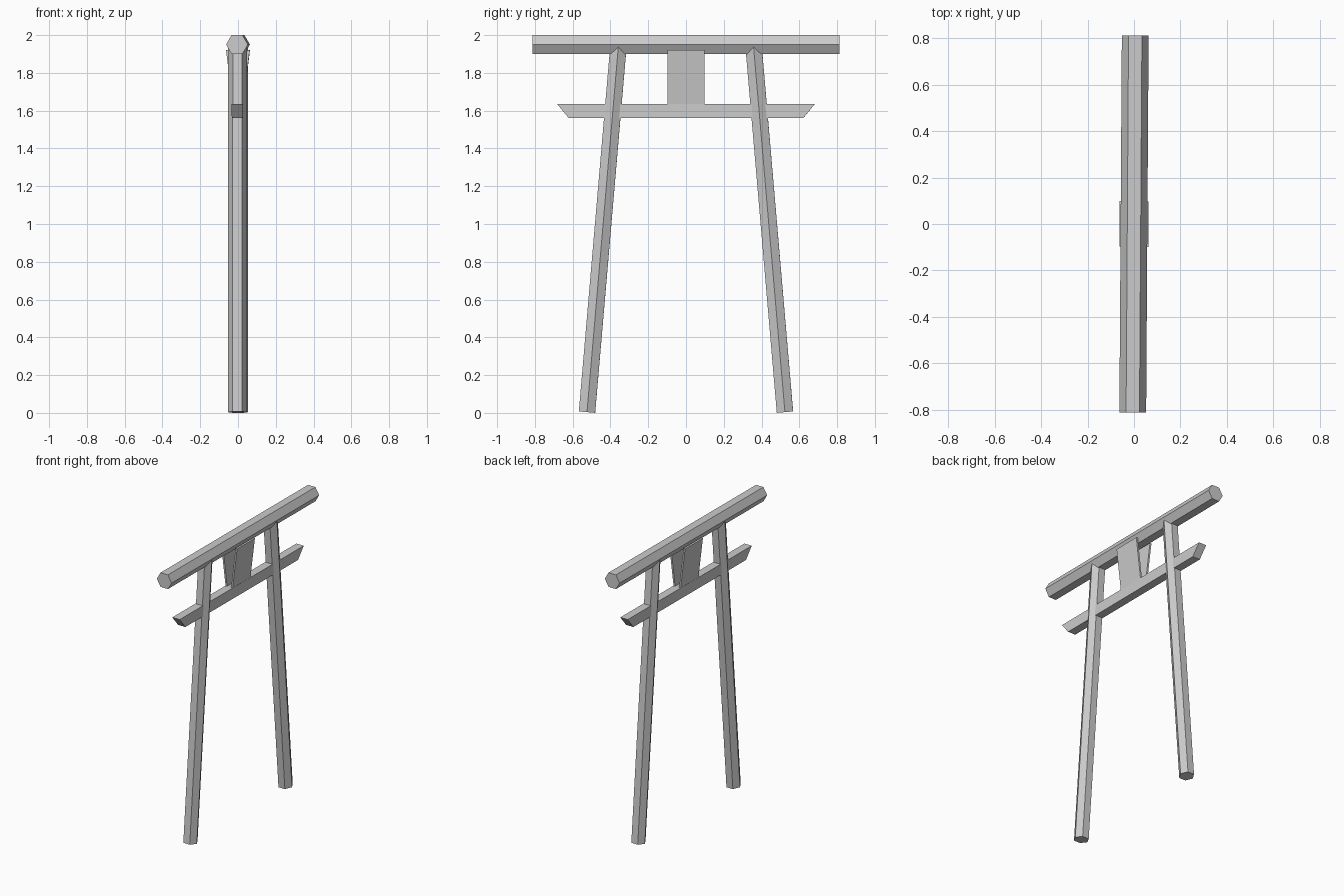
import bpy, math
from mathutils import Vector, Matrix

if "Cube" in bpy.data.objects:
    bpy.data.objects.remove(bpy.data.objects["Cube"])

YAW = Matrix.Rotation(-0.0065, 4, 'Z')  # the whole gate is turned very slightly


def prism(name, profile, start, end):
    """Sweep an (x, v) profile from start to end in the YZ plane, x staying across."""
    a, b = Vector(start), Vector(end)
    side = Vector((1, 0, 0))
    up = (b - a).normalized().cross(side)
    n = len(profile)
    verts = [YAW @ (p + side * u + up * v) for p in (a, b) for u, v in profile]
    faces = [(i, (i + 1) % n, n + (i + 1) % n, n + i) for i in range(n)]
    faces += [tuple(reversed(range(n))), tuple(range(n, 2 * n))]
    return make(name, verts, faces)


def extrude(name, outline, axis, half, sign=1):
    """Extrude an outline symmetrically along x or y."""
    n = len(outline)
    verts = []
    for d in (-half, half):
        for u, z in outline:
            verts.append(YAW @ (Vector((d, u, z)) if axis == 'x' else Vector((u * sign, d, z))))
    faces = [(i, (i + 1) % n, n + (i + 1) % n, n + i) for i in range(n)]
    faces += [tuple(reversed(range(n))), tuple(range(n, 2 * n))]
    return make(name, verts, faces)


def make(name, verts, faces):
    import bmesh
    mesh = bpy.data.meshes.new(name)
    mesh.from_pydata(verts, [], faces)
    bm = bmesh.new()
    bm.from_mesh(mesh)
    bmesh.ops.recalc_face_normals(bm, faces=bm.faces)
    bm.to_mesh(mesh)
    bm.free()
    obj = bpy.data.objects.new(name, mesh)
    bpy.context.collection.objects.link(obj)
    return obj


def hexagon(r):
    return [(r * math.cos(i * math.pi / 3), r * math.sin(i * math.pi / 3)) for i in range(6)]


# Top beam
prism("top_beam", hexagon(0.0577), (0, -0.8125, 1.95), (0, 0.8125, 1.95))

# Leaning posts
for name, s in (("front_post", -1), ("back_post", 1)):
    prism(name, hexagon(0.05), (0, s * 0.524, 0.004), (0, s * 0.357, 1.95))

# Tie beam with slanted ends
extrude("tie_beam", [(-0.62, 1.56), (0.62, 1.56), (0.683, 1.636), (-0.683, 1.636)], 'x', 0.029)

# Pair of plaques opening outwards at the top
plaque = [(0.014, 1.622), (0.026, 1.62), (0.0625, 1.92), (0.0505, 1.922)]
for name, s in (("left_plaque", -1), ("right_plaque", 1)):
    extrude(name, plaque, 'y', 0.098, s)
